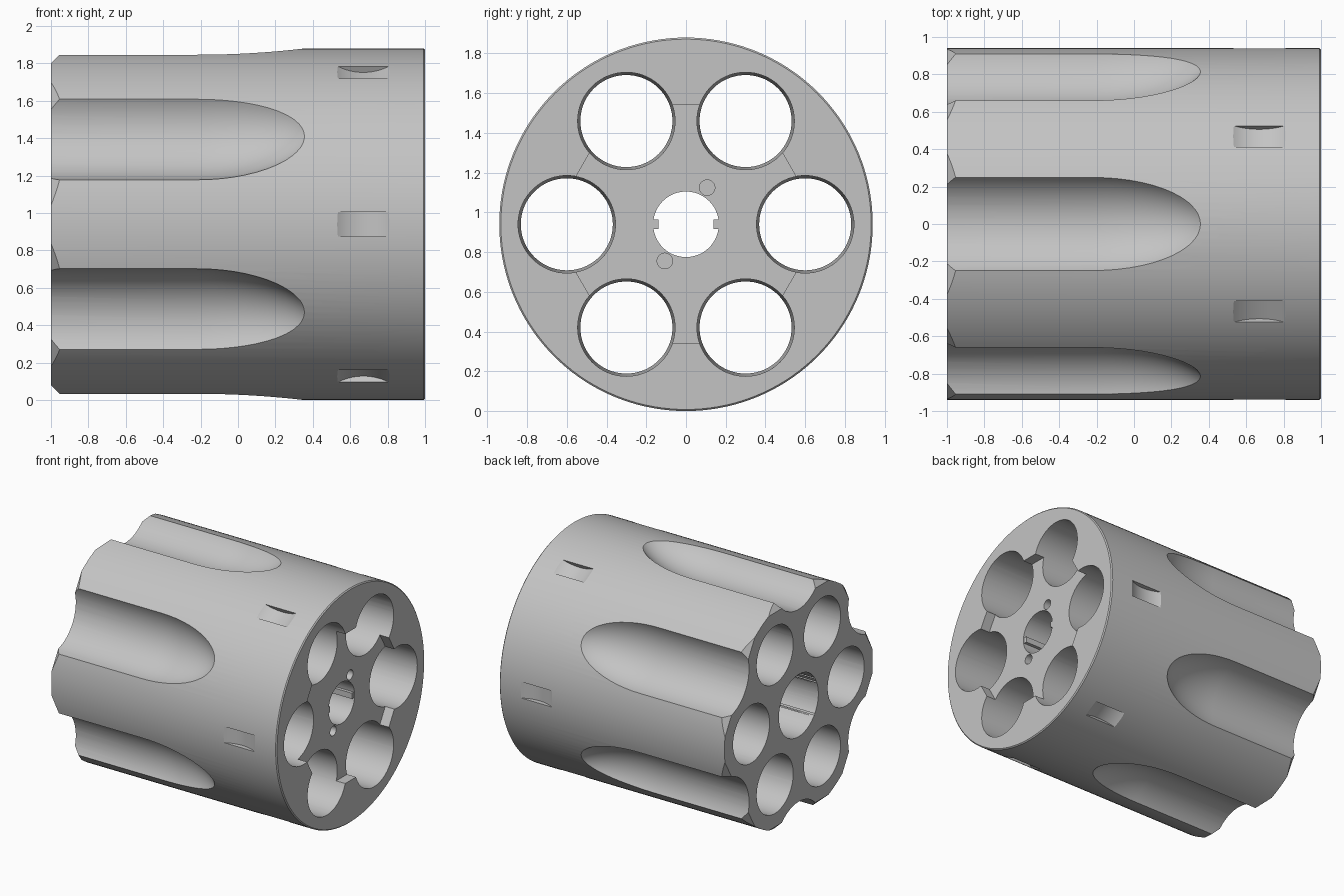
import bpy, bmesh
from math import sin, cos, pi, radians, sqrt
from mathutils import Vector, Matrix

if "Cube" in bpy.data.objects:
    bpy.data.objects.remove(bpy.data.objects["Cube"])

R = 0.94                        # body radius, also the height of its axis
AXIS = Vector((0, 0, R))

steel = bpy.data.materials.new("steel_grey")
steel.use_nodes = True
GREY = (0.55, 0.55, 0.55, 1)
steel.diffuse_color = GREY
steel.node_tree.nodes["Principled BSDF"].inputs["Base Color"].default_value = GREY


def make(name, bm, matrix=Matrix()):
    bmesh.ops.transform(bm, matrix=matrix, verts=bm.verts)
    bmesh.ops.recalc_face_normals(bm, faces=bm.faces)
    mesh = bpy.data.meshes.new(name)
    bm.to_mesh(mesh)
    bm.free()
    mesh.materials.append(steel)
    obj = bpy.data.objects.new(name, mesh)
    bpy.context.collection.objects.link(obj)
    return obj


def polar(angle, radius):
    """Move a shape off the body axis, turned to face outwards along its y."""
    return (Matrix.Translation(AXIS) @ Matrix.Rotation(angle, 4, 'X')
            @ Matrix.Translation((0, radius, 0)))


def lathe(name, profile, steps, matrix):
    """Solid of revolution about x from (x, radius) points."""
    bm = bmesh.new()
    points = [(profile[0][0], 0)] + profile + [(profile[-1][0], 0)]
    verts = [bm.verts.new((x, r, 0)) for x, r in points]
    edges = [bm.edges.new(pair) for pair in zip(verts, verts[1:])]
    bmesh.ops.spin(bm, geom=verts + edges, cent=(0, 0, 0), axis=(1, 0, 0),
                   angle=2 * pi, steps=steps)
    bmesh.ops.remove_doubles(bm, verts=bm.verts, dist=1e-5)
    return make(name, bm, matrix)


def box(name, low, high, matrix):
    bm = bmesh.new()
    bmesh.ops.create_cube(bm, size=1)
    size = Vector(high) - Vector(low)
    bmesh.ops.scale(bm, vec=size, verts=bm.verts)
    bmesh.ops.translate(bm, vec=(Vector(high) + Vector(low)) / 2, verts=bm.verts)
    return make(name, bm, matrix)


def combine(target, cutter, operation='DIFFERENCE'):
    cutter.hide_render = True
    mod = target.modifiers.new("cut", 'BOOLEAN')
    mod.operation, mod.solver, mod.object = operation, 'EXACT', cutter
    bpy.ops.object.select_all(action='DESELECT')
    bpy.context.view_layer.objects.active = target
    target.select_set(True)
    bpy.ops.object.modifier_apply(modifier=mod.name)
    bpy.data.objects.remove(cutter)


centre = polar(0, 0)
body = lathe("cylinder_body", [(-1, R), (0.992, R), (1, R - 0.008)], 144, centre)

# Scalloped flutes with long rounded ends
flute_r, flute_tip, flute_start = 0.298, 0.64, -0.22
flute = [(-1.2, flute_r)] + [
    (flute_start + flute_tip * sin(t), flute_r * cos(t))
    for t in [radians(a) for a in range(0, 90, 6)]]
for k in range(6):
    combine(body, lathe("flute_cutter", flute, 72, polar(radians(30 + 60 * k), 1.07)))

# Six flat chamfers that trim the flute ridges at the front end
slope = 1 / cos(pi / 6)
hex_cone = lathe("chamfer_hexagon", [(-1.02, 0.84 * slope), (1.1, 2.96 * slope)], 6, centre)
combine(body, hex_cone, 'INTERSECT')

# Hexagonal recess in the rear face
combine(body, lathe("recess_cutter", [(0.92, 0.6 * slope), (1.1, 0.6 * slope)], 6, centre))

# Tapered chambers and the shallow stop notches outside them
for k in range(6):
    angle = radians(60 * k)
    combine(body, lathe("chamber_cutter", [(-1.1, 0.231), (1.1, 0.246)], 72,
                        polar(angle, 0.6)))
    upright = (polar(angle, 1.165) @ Matrix.Translation((0.67, 0, 0))
               @ Matrix.Rotation(radians(90), 4, 'Y'))
    combine(body, lathe("notch_cutter", [(-0.065, 0.265), (0.065, 0.265)], 96, upright))

# Stepped centre bore
combine(body, lathe("bore_cutter", [(-1.1, 0.25), (0.4, 0.25), (0.4, 0.165), (1.1, 0.165)],
                    72, centre))

# Blind pin holes beside the bore
for side in (0, pi):
    combine(body, lathe("pin_hole_cutter", [(0.75, 0.039), (1.1, 0.039)], 32,
                        polar(radians(60) + side, 0.213)))

# Small keys on both sides of the bore
for name, side in (("left_bore_key", 0), ("right_bore_key", pi)):
    box(name, (0.41, 0.138, -0.023), (0.915, 0.18, 0.023), polar(side, 0))

bpy.ops.object.select_all(action='DESELECT')
body.select_set(True)
bpy.context.view_layer.objects.active = body
bpy.ops.object.shade_smooth_by_angle(angle=radians(25))
